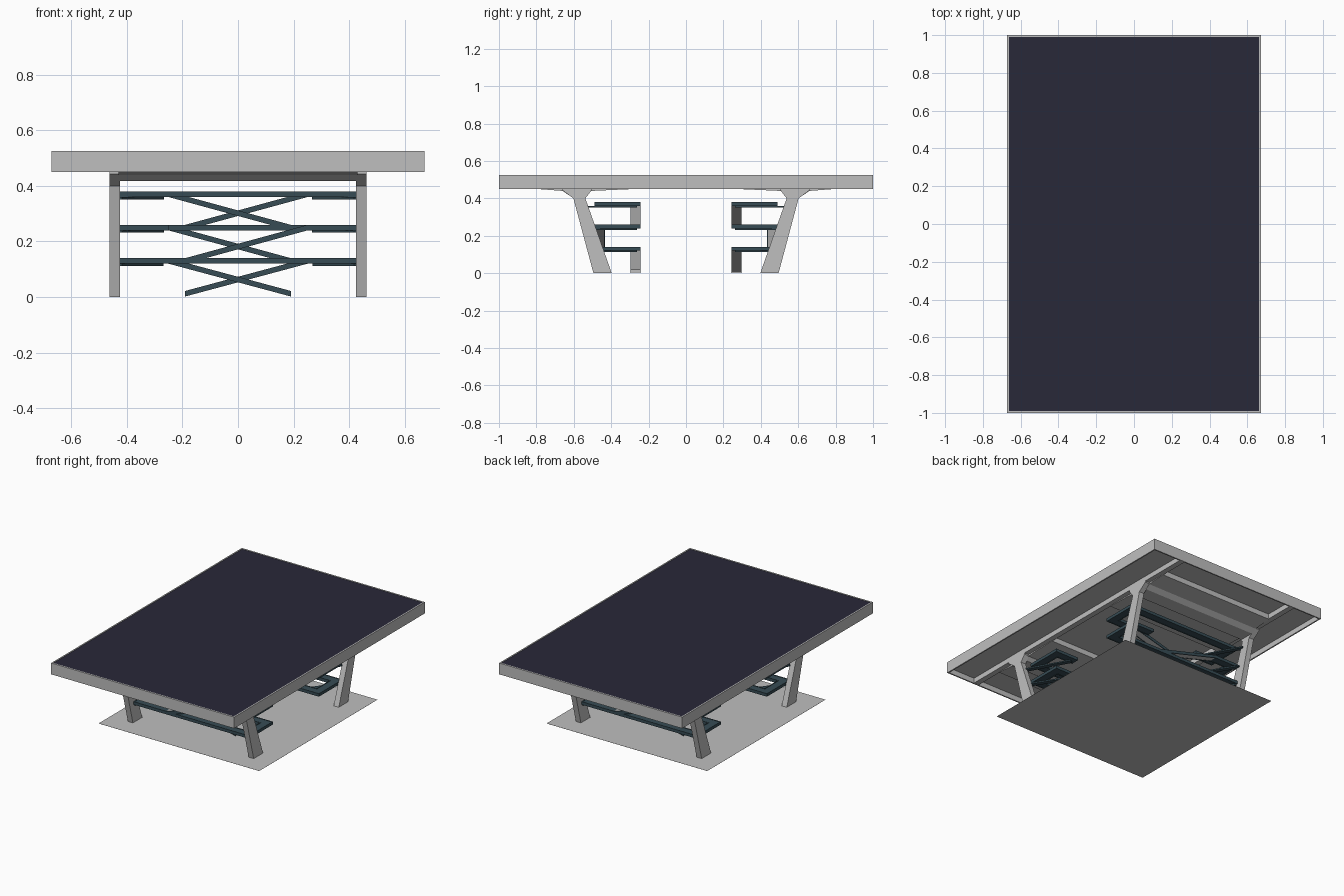
import bpy, bmesh
from mathutils import Vector

cube = bpy.data.objects.get("Cube")
if cube:
    bpy.data.objects.remove(cube)


def material(name, rgb):
    m = bpy.data.materials.new(name)
    m.use_nodes = True
    m.diffuse_color = (*rgb, 1)
    m.node_tree.nodes["Principled BSDF"].inputs["Base Color"].default_value = (*rgb, 1)
    return m


CONCRETE = material("light concrete", (0.52, 0.52, 0.52))
NAVY = material("dark navy", (0.022, 0.021, 0.04))
SLATE = material("teal slate", (0.038, 0.072, 0.09))


def finish(name, bm, mat):
    bmesh.ops.recalc_face_normals(bm, faces=bm.faces)
    me = bpy.data.meshes.new(name)
    bm.to_mesh(me)
    bm.free()
    me.materials.append(mat)
    ob = bpy.data.objects.new(name, me)
    bpy.context.collection.objects.link(ob)
    return ob


def box(name, lo, hi, mat):
    bm = bmesh.new()
    bmesh.ops.create_cube(bm, size=1)
    for v in bm.verts:
        v.co = [a + (b - a) * (c + 0.5) for a, b, c in zip(lo, hi, v.co)]
    return finish(name, bm, mat)


def side_prism(name, profile, x0, x1, mat):
    """Extrude a (y, z) profile along x."""
    bm = bmesh.new()
    face = bm.faces.new([bm.verts.new((x0, y, z)) for y, z in profile])
    out = bmesh.ops.extrude_face_region(bm, geom=[face])
    verts = [g for g in out["geom"] if isinstance(g, bmesh.types.BMVert)]
    bmesh.ops.translate(bm, verts=verts, vec=(x1 - x0, 0, 0))
    return finish(name, bm, mat)


def sweep(name, path, a, b, depth, mat, lift=0):
    """Sweep a rectangle, from side offset a to b, along a mitred path."""
    pts = [Vector(p) for p in path]
    dirs = [(q - p).to_2d().normalized() for p, q in zip(pts, pts[1:])]
    bm = bmesh.new()
    rings = []
    for i, p in enumerate(pts):
        d0, d1 = dirs[max(i - 1, 0)], dirs[min(i, len(dirs) - 1)]
        n0, n1 = Vector((-d0.y, d0.x)), Vector((-d1.y, d1.x))
        mitre = (n0 + n1) / (1 + n0.dot(n1))
        corners = [(a, lift), (b, lift), (b, lift - depth), (a, lift - depth)]
        rings.append([bm.verts.new((p.x + mitre.x * o, p.y + mitre.y * o, p.z + h))
                      for o, h in corners])
    for r, s in zip(rings, rings[1:]):
        for k in range(4):
            j = (k + 1) % 4
            bm.faces.new((r[k], r[j], s[j], s[k]))
    bm.faces.new(rings[0])
    bm.faces.new(rings[-1])
    return finish(name, bm, mat)


def walkway(name, path, deck):
    w, edge = 0.028, 0.005
    sweep(name + "_deck", path, edge - w, w - edge, 0.016, deck, -0.002)
    sweep(name + "_left_edge", path, w - edge, w, 0.02, SLATE)
    sweep(name + "_right_edge", path, -w, edge - w, 0.02, SLATE)


# Ground slab
box("ground_slab", (-0.59, -0.62, 0), (0.59, 0.62, 0.0005), CONCRETE)

# Roof: rim, recessed ceiling and top panel
W, L, T = 0.672, 1.0, 0.009
for s, side in ((1, "left"), (-1, "right")):
    x = sorted((s * W, s * (W - T)))
    box("roof_rim_" + side, (x[0], -L, 0.45), (x[1], L, 0.525), CONCRETE)
for s, side in ((1, "back"), (-1, "front")):
    y = sorted((s * L, s * (L - T)))
    box("roof_rim_" + side, (T - W, y[0], 0.45), (W - T, y[1], 0.525), CONCRETE)
box("roof_ceiling", (T - W, T - L, 0.485), (W - T, L - T, 0.515), CONCRETE)
box("roof_top_panel", (T - W, T - L, 0.515), (W - T, L - T, 0.523), NAVY)

# Legs with flared heads, long beams and tapered soffits between the legs
LEG = [(0.397, 0), (0.495, 0), (0.602, 0.40), (0.66, 0.443), (0.66, 0.46),
       (0.505, 0.46), (0.505, 0.443), (0.538, 0.40)]
SOFFIT = [(0.79, 0.45), (0.66, 0.44), (0.628, 0.418), (0.528, 0.418),
          (0.505, 0.44), (0.28, 0.45), (0.28, 0.487), (0.79, 0.487)]
for sx, side in ((1, "left"), (-1, "right")):
    x0, x1 = sorted((sx * 0.425, sx * 0.462))
    box("long_beam_" + side, (x0, T - L, 0.451), (x1, L - T, 0.487), CONCRETE)
    for sy, end in ((1, "back"), (-1, "front")):
        side_prism(f"leg_{end}_{side}", [(sy * y, z) for y, z in LEG], x0, x1, CONCRETE)
for sy, end in ((1, "back"), (-1, "front")):
    side_prism("soffit_" + end, [(sy * y, z) for y, z in SOFFIT], -0.43, 0.43, CONCRETE)

# Switchback ramps and U-shaped galleries, turned half a circle at the back
INNER, OUTER, END, STUB, FOOT = 0.27, 0.462, 0.397, 0.25, 0.19
for s, group in ((1, "front"), (-1, "back")):
    for k in range(3):
        z = 0.14 + 0.12 * k
        gap, full = (INNER, OUTER) if k % 2 == 0 else (OUTER, INNER)
        turn = s if k % 2 == 0 else -s
        start = z - 0.12 if k else 0.022
        u = [(STUB, gap), (END, gap), (END, full), (-END, full), (-END, gap), (-STUB, gap)]
        walkway(f"{group}_gallery_{k + 1}", [(s * x, -s * y, z) for x, y in u], SLATE)
        walkway(f"{group}_ramp_{k + 1}", [(turn * FOOT, -s * gap, start),
                                          (-turn * STUB, -s * gap, z)], CONCRETE)
        # Support arms from the legs
        for e, side in ((1, "left"), (-1, "right")):
            sweep(f"{group}_arm_{k + 1}_{side}",
                  [(e * 0.43, -s * (0.445 + 0.28 * (z - 0.03)), z - 0.02),
                   (e * 0.28, -s * 0.27, z - 0.02)], -0.015, 0.015, 0.008, SLATE)
